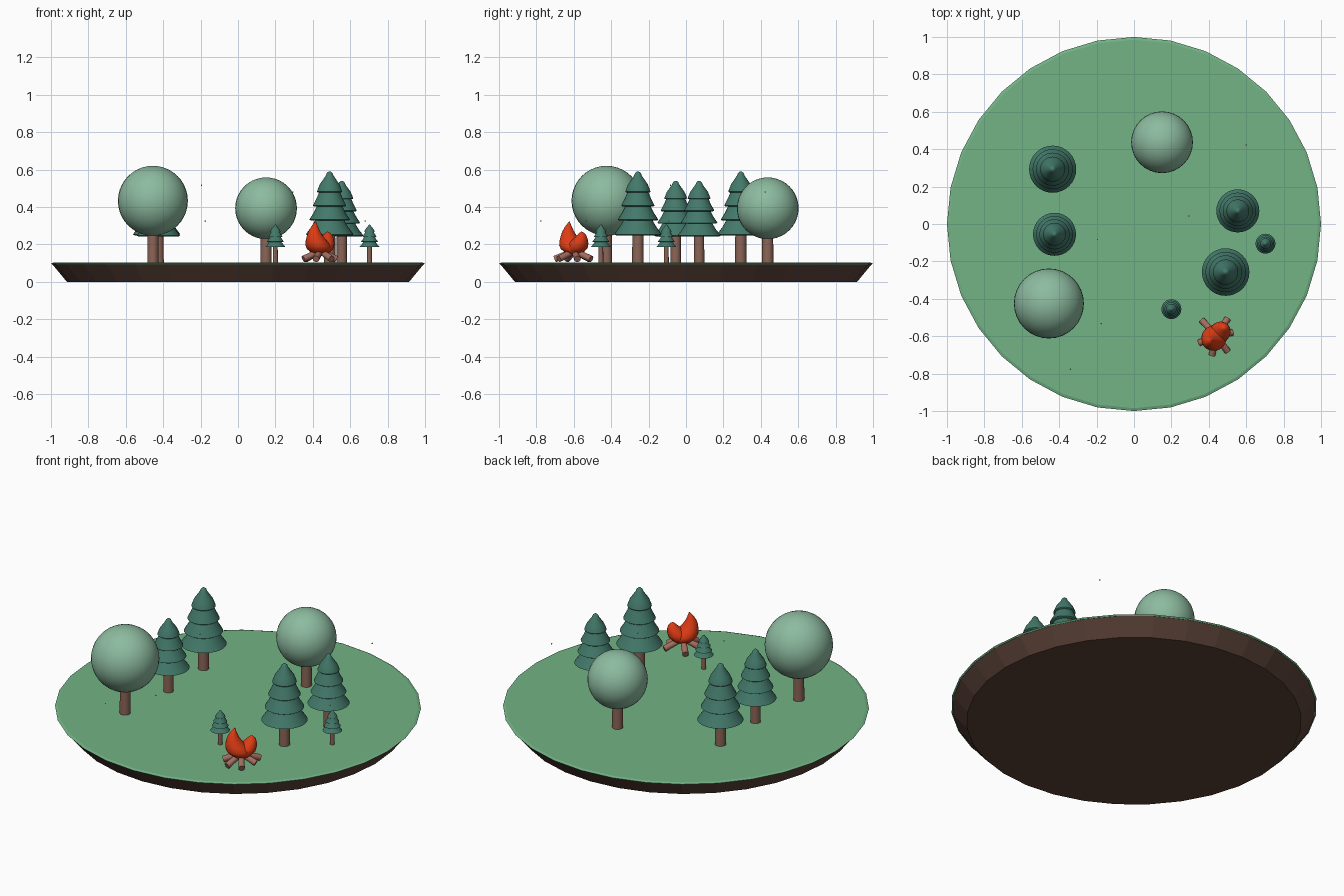
import bpy, bmesh, math
from mathutils import Vector

if "Cube" in bpy.data.objects:
    bpy.data.objects.remove(bpy.data.objects["Cube"])

GROUND = 0.103


def material(name, hexcode):
    rgb = [int(hexcode[i:i + 2], 16) / 255 for i in (0, 2, 4)]
    m = bpy.data.materials.new(name)
    m.diffuse_color = [c / 12.92 if c < 0.04 else ((c + 0.055) / 1.055) ** 2.4 for c in rgb] + [1]
    m.use_nodes = True
    m.node_tree.nodes["Principled BSDF"].inputs["Base Color"].default_value = m.diffuse_color
    return m


DIRT = material("dirt", "5C4339")
GRASS = material("grass", "72B385")
BARK = material("bark", "8C6557")
LOG = material("log_wood", "A56E60")
PINE = material("pine_green", "43796A")
LEAF = material("leaf_green", "8DBBA0")
FIRE = material("flame_red", "DE3C14")
GLOW = material("glow", "F5E08A")


def finish(bm, name, mat, angle=None):
    bmesh.ops.recalc_face_normals(bm, faces=bm.faces)
    me = bpy.data.meshes.new(name)
    bm.to_mesh(me)
    bm.free()
    ob = bpy.data.objects.new(name, me)
    bpy.context.collection.objects.link(ob)
    me.materials.append(mat)
    if angle:
        bpy.ops.object.select_all(action='DESELECT')
        ob.select_set(True)
        bpy.context.view_layer.objects.active = ob
        bpy.ops.object.shade_smooth_by_angle(angle=math.radians(angle))
    return ob


def add_loft(bm, rings, n):
    """Stack of circles; each ring is (centre, radius), ends are capped."""
    loops = []
    for c, r in rings:
        loops.append([bm.verts.new(Vector(c) + Vector((r * math.cos(2 * math.pi * i / n),
                      r * math.sin(2 * math.pi * i / n), 0))) for i in range(n)])
    for a, b in zip(loops, loops[1:]):
        for i in range(n):
            j = (i + 1) % n
            bm.faces.new((a[i], a[j], b[j], b[i]))
    bm.faces.new(loops[0])
    bm.faces.new(loops[-1])


def loft(name, rings, n, mat, angle=None):
    bm = bmesh.new()
    add_loft(bm, rings, n)
    return finish(bm, name, mat, angle)


def lathe(name, x, y, profile, n, mat, angle=None):
    return loft(name, [((x, y, z), r) for r, z in profile], n, mat, angle)


def ball(name, loc, r, mat, u=32, v=20):
    bm = bmesh.new()
    bmesh.ops.create_uvsphere(bm, u_segments=u, v_segments=v, radius=r)
    bmesh.ops.translate(bm, verts=bm.verts, vec=loc)
    return finish(bm, name, mat, 60)


# Island: tapered dirt slab with a thin grass lid
lathe("dirt_base", 0, 0, [(0.915, 0), (0.993, 0.094)], 32, DIRT)
lathe("grass_top", 0, 0, [(0.993, 0.092), (1.0, 0.098), (0.985, GROUND)], 32, GRASS)


def trunk(name, x, y, r, top):
    lathe(name, x, y, [(r, GROUND - 0.003), (r * 0.95, top)], 20, BARK, 40)


# Round trees: x, y, crown radius, crown height
for i, (x, y, r, z) in enumerate([(-0.455, -0.425, 0.187, 0.433), (0.15, 0.437, 0.165, 0.393)]):
    trunk(f"round_tree_trunk_{i}", x, y, 0.03, z)
    ball(f"round_tree_crown_{i}", (x, y, z), r, LEAF)

# Pine trees: x, y, foliage radius, foliage bottom, top
PINES = [(-0.435, 0.293, 0.126, 0.248, 0.59), (0.49, -0.257, 0.127, 0.248, 0.59),
         (-0.425, -0.055, 0.115, 0.242, 0.54), (0.555, 0.07, 0.115, 0.242, 0.54),
         (0.20, -0.455, 0.053, 0.185, 0.305), (0.703, -0.105, 0.053, 0.185, 0.305)]
TIER_R = [1.0, 0.85, 0.7, 0.53]
TIER_Z = [0.0, 0.23, 0.45, 0.67]
for i, (x, y, r, z0, z1) in enumerate(PINES):
    h = z1 - z0
    trunk(f"pine_trunk_{i}", x, y, r * 0.245, z0 + h * 0.1)
    bm = bmesh.new()
    for k, (tr, tz) in enumerate(zip(TIER_R, TIER_Z)):
        top = 1.0 if k == 3 else tz + 0.31
        end = 0.06 if k == 3 else tr * 0.5
        tier = [(tr * 0.92, tz), (tr, tz + 0.015), (tr * 0.95, tz + 0.045),
                (tr * 0.78, tz + 0.13)]
        tier += [(0.17, 0.93), (0.12, 0.975), (0.04, 1.0)] if k == 3 else [(end, top)]
        add_loft(bm, [((x, y, z0 + h * b), r * a) for a, b in tier], 32)
    finish(bm, f"pine_foliage_{i}", PINE, 50)

# Campfire flame: tall and short tongues leaning apart along a diagonal
FX, FY, D = 0.44, -0.598, math.sqrt(0.5)
TALL = [(0.143, 0, 0.02), (0.155, 0, 0.047), (0.175, -0.01, 0.064), (0.195, -0.018, 0.067),
        (0.22, -0.031, 0.056), (0.245, -0.041, 0.043), (0.27, -0.045, 0.031),
        (0.297, -0.043, 0.017), (0.322, -0.036, 0.002)]
SHORT = [(0.145, 0.005, 0.02), (0.16, 0.012, 0.045), (0.18, 0.023, 0.056), (0.205, 0.033, 0.053),
         (0.23, 0.048, 0.038), (0.25, 0.056, 0.024), (0.262, 0.057, 0.012), (0.268, 0.056, 0.002)]
for name, rings in (("flame_tall", TALL), ("flame_short", SHORT)):
    loft(name, [((FX + u * D, FY + u * D, z), r) for z, u, r in rings], 24, FIRE, 60)

# Campfire logs leaning inwards
ENDS = [(0.363, -0.515), (0.50, -0.507), (0.525, -0.58), (0.50, -0.68), (0.417, -0.70), (0.35, -0.635)]
for i, (x, y) in enumerate(ENDS):
    a, b = Vector((x, y, 0.122)), Vector((FX, FY, 0.165))
    d = b - a
    bm = bmesh.new()
    bmesh.ops.create_cone(bm, cap_ends=True, segments=16, radius1=0.018, radius2=0.016, depth=d.length)
    bmesh.ops.transform(bm, verts=bm.verts, matrix=d.to_track_quat('Z', 'Y').to_matrix().to_4x4())
    bmesh.ops.translate(bm, verts=bm.verts, vec=(a + b) / 2)
    finish(bm, f"campfire_log_{i}", LOG, 40)

# Fireflies
for i, p in enumerate([(-0.195, -0.083, 0.517), (-0.34, -0.777, 0.325), (-0.175, -0.533, 0.325),
                       (0.293, 0.043, 0.48), (0.60, 0.423, 0.48), (0.68, -0.092, 0.325)]):
    ball(f"firefly_{i}", p, 0.004, GLOW, 10, 6)
